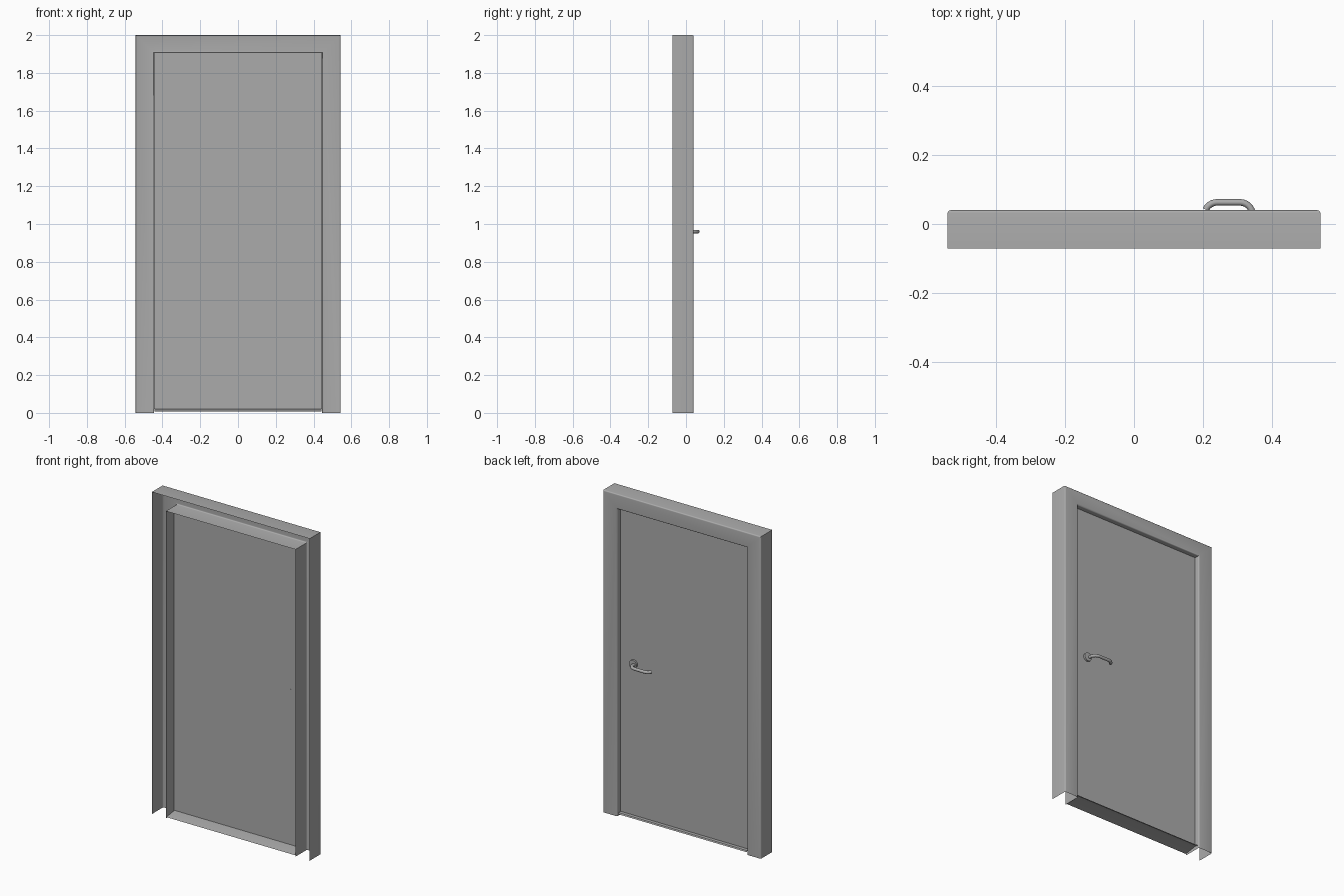
import bpy, bmesh, math

if "Cube" in bpy.data.objects:
    bpy.data.objects.remove(bpy.data.objects["Cube"])

W, H = 0.445, 1.907      # half width and height of the opening
DX, DZ = 0.097, 0.093    # width of the casing at the sides and on top
PY = 0.008               # depth of the door leaf
BACK = -0.0715           # open edge of the casing

grey = bpy.data.materials.new("dark_grey")
grey.diffuse_color = (0.41, 0.41, 0.41, 1)
grey.use_nodes = True
grey.node_tree.nodes["Principled BSDF"].inputs["Base Color"].default_value = grey.diffuse_color


def make(name, verts, faces, smooth=True):
    me = bpy.data.meshes.new(name)
    me.from_pydata(verts, [], faces)
    me.materials.append(grey)
    ob = bpy.data.objects.new(name, me)
    bpy.context.collection.objects.link(ob)
    if smooth:
        bpy.context.view_layer.objects.active = ob
        ob.select_set(True)
        bpy.ops.object.shade_smooth_by_angle(angle=math.radians(35))
        ob.select_set(False)
    return ob


def grid_faces(rows, cols):
    return [(j * cols + i, j * cols + i + 1, (j + 1) * cols + i + 1, (j + 1) * cols + i)
            for j in range(rows - 1) for i in range(cols - 1)]


def corner(cx, cy, r, a0, a1, n=4):
    return [(cx + r * math.cos(math.radians(a0 + (a1 - a0) * k / n)),
             cy + r * math.sin(math.radians(a0 + (a1 - a0) * k / n))) for k in range(n + 1)]


# Open-backed casing: thin U profile swept up, over and down with mitred corners
r = 0.008
profile = ([(0, BACK)] + corner(r, 0.04 - r, r, 180, 90)
           + corner(DX - r, 0.04 - r, r, 90, 0) + [(DX, BACK)])
verts = []
for side, top in ((-1, 0), (-1, 1), (1, 1), (1, 0)):
    verts += [(side * (W + d), y, (H + d * DZ / DX) if top else 0) for d, y in profile]
make("door_frame", verts, grid_faces(4, len(profile)))

# Door leaf: thin flat sheet
make("door_panel", [(W, PY, 0.02), (-W, PY, 0.02), (-W, PY, H), (W, PY, H)], [(0, 1, 2, 3)], False)

# Sill: thin sheet sloping away under the leaf
sill = [(BACK, 0.008), (PY, 0.02), (0.03, 0.02), (0.034, 0.012)]
make("door_sill", [(s * 0.442, y, z) for s in (1, -1) for y, z in sill], grid_faces(2, len(sill)))

# Handle rosette, its back flush with the leaf
HX, HZ = 0.353, 0.96
bpy.ops.mesh.primitive_cylinder_add(vertices=24, radius=0.026, depth=0.012,
                                    location=(HX, PY + 0.0055, HZ), rotation=(math.pi / 2, 0, 0))
ros = bpy.context.object
ros.name = "handle_rosette"
ros.data.materials.append(grey)
bpy.ops.object.shade_smooth_by_angle()

# Lever handle: round bar bent along a path
cu = bpy.data.curves.new("lever_handle", "CURVE")
cu.dimensions = "3D"
cu.bevel_depth, cu.bevel_resolution, cu.use_fill_caps = 0.0095, 3, True
cu.materials.append(grey)
path = ([(HX - 0.01, PY + 0.004)] + corner(0.308, 0.026, 0.037, 10, 90, 6)
        + corner(0.242, 0.026, 0.037, 90, 155, 6))
sp = cu.splines.new("POLY")
sp.points.add(len(path) - 1)
for p, (x, y) in zip(sp.points, path):
    p.co = (x, y, HZ, 1)
sp.use_smooth = True
lever = bpy.data.objects.new("lever_handle", cu)
bpy.context.collection.objects.link(lever)
